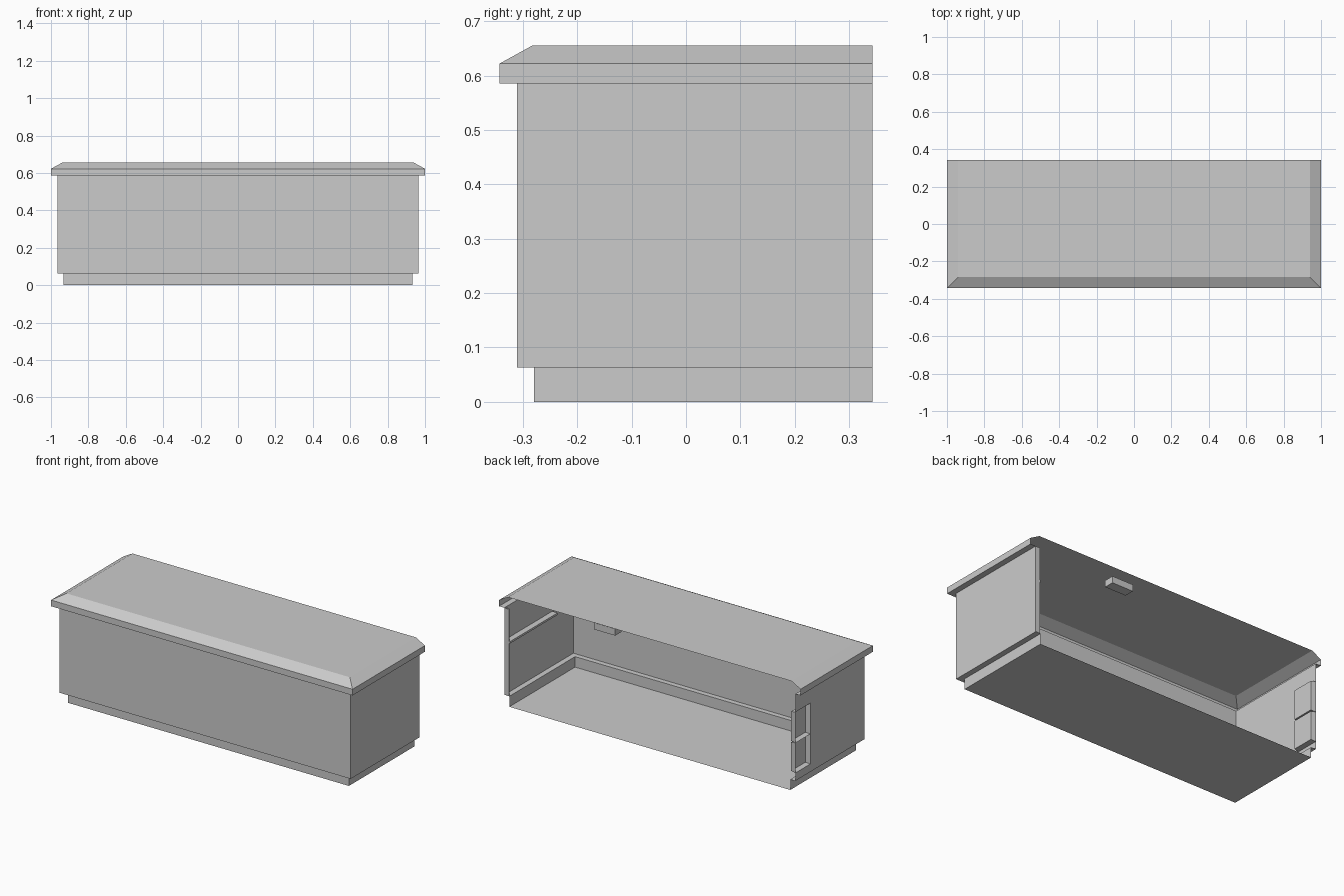
import bpy, bmesh
from mathutils import Vector

cube = bpy.data.objects.get("Cube")
if cube:
    bpy.data.objects.remove(cube, do_unlink=True)

grey = bpy.data.materials.new("light_grey")
grey.use_nodes = True
color = (0.6, 0.6, 0.6, 1)
grey.diffuse_color = color
grey.node_tree.nodes["Principled BSDF"].inputs["Base Color"].default_value = color

BACK = 0.343


def add_object(name, bm):
    mesh = bpy.data.meshes.new(name)
    bm.to_mesh(mesh)
    bm.free()
    mesh.materials.append(grey)
    obj = bpy.data.objects.new(name, mesh)
    bpy.context.collection.objects.link(obj)
    return obj


def open_shell(name, profile, cap_bottom=False, cap_top=False):
    """Loft three-sided rings (half width, front y, height), open at the back."""
    bm = bmesh.new()
    rings = []
    for w, front, z in profile:
        corners = [(-w, BACK), (-w, front), (w, front), (w, BACK)]
        rings.append([bm.verts.new((x, y, z)) for x, y in corners])
    for low, high in zip(rings, rings[1:]):
        for i in range(3):
            bm.faces.new((low[i], low[i + 1], high[i + 1], high[i]))
    if cap_bottom:
        bm.faces.new(rings[0][::-1])
    if cap_top:
        bm.faces.new(rings[-1])
    bm.normal_update()
    return bm


def box(name, center, size):
    bm = bmesh.new()
    bmesh.ops.create_cube(bm, size=1)
    bmesh.ops.scale(bm, vec=size, verts=bm.verts)
    bmesh.ops.translate(bm, vec=center, verts=bm.verts)
    return add_object(name, bm)


# Plinth with floor and the ledge that carries the walls
add_object("plinth", open_shell("plinth", [
    (0.932, -0.28, 0), (0.932, -0.28, 0.063), (0.965, -0.311, 0.063)],
    cap_bottom=True))

# Walls, with two recessed panels at the back of one end
walls = open_shell("walls", [(0.965, -0.311, 0.063), (0.965, -0.311, 0.585)])


def end_faces():
    return [f for f in walls.faces if f.normal.x < -0.9]


cuts = [((0, 0.2, 0), (0, 1, 0))]
cuts += [((0, 0, z), (0, 0, 1)) for z in (0.11, 0.29, 0.475)]
for point, normal in cuts:
    faces = end_faces()
    geom = set(faces)
    for f in faces:
        geom.update(f.edges)
        geom.update(f.verts)
    bmesh.ops.bisect_plane(walls, geom=list(geom), plane_co=point, plane_no=normal)
    walls.normal_update()
panels = [f for f in end_faces()
          if f.calc_center_median().y > 0.2 and 0.11 < f.calc_center_median().z < 0.475]
bmesh.ops.inset_individual(walls, faces=panels, thickness=0.006)
for f in panels:
    bmesh.ops.translate(walls, vec=Vector((0.03, 0, 0)), verts=f.verts)
add_object("walls", walls)

# Hollow lid with overhang and chamfered rim
add_object("lid", open_shell("lid", [
    (0.965, -0.311, 0.585), (1, -BACK, 0.585), (1, -BACK, 0.622),
    (0.94, -0.283, 0.655)], cap_top=True))

# Inner fittings
box("back_jamb", (0.95, 0.339, 0.324), (0.03, 0.008, 0.52))
box("side_rail", (0.947, 0.115, 0.385), (0.036, 0.45, 0.012))
box("lid_bracket", (0.33, 0.27, 0.61), (0.14, 0.06, 0.04))
